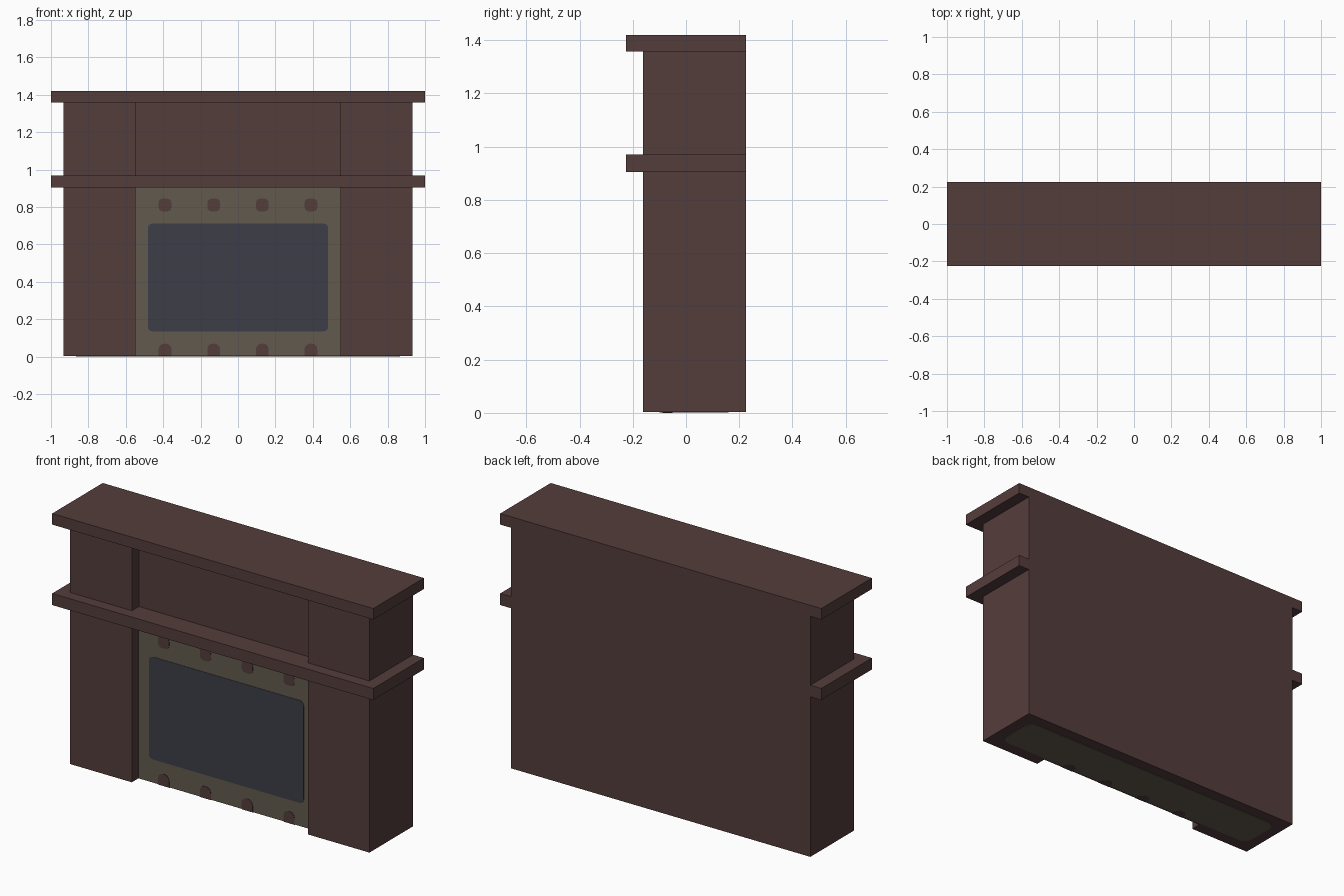
import bpy, bmesh, math
from mathutils import Vector

cube = bpy.data.objects.get("Cube")
if cube:
    bpy.data.objects.remove(cube, do_unlink=True)


def material(name, rgb):
    """Flat material from 0-255 sRGB values."""
    lin = [((c / 255 + 0.055) / 1.055) ** 2.4 for c in rgb] + [1.0]
    m = bpy.data.materials.new(name)
    m.use_nodes = True
    m.diffuse_color = lin
    bsdf = m.node_tree.nodes["Principled BSDF"]
    bsdf.inputs["Base Color"].default_value = lin
    bsdf.inputs["Roughness"].default_value = 0.8
    return m


WOOD = material("dark brown wood", (84, 61, 60))
STONE = material("olive stone", (98, 90, 77))
GLASS = material("dark blue grey opening", (61, 61, 72))


def prism(name, points, direction, mat):
    """Extrude a flat 3D outline along a direction."""
    bm = bmesh.new()
    face = bm.faces.new([bm.verts.new(p) for p in points])
    res = bmesh.ops.extrude_face_region(bm, geom=[face])
    verts = [g for g in res["geom"] if isinstance(g, bmesh.types.BMVert)]
    bmesh.ops.translate(bm, verts=verts, vec=Vector(direction))
    bmesh.ops.recalc_face_normals(bm, faces=bm.faces)
    mesh = bpy.data.meshes.new(name)
    bm.to_mesh(mesh)
    bm.free()
    mesh.materials.append(mat)
    obj = bpy.data.objects.new(name, mesh)
    bpy.context.collection.objects.link(obj)
    return obj


def rounded(u0, u1, v0, v1, r, steps=3, square_base=False):
    """Rectangle outline with rounded corners; the low-v corners can stay square."""
    pts = []
    corners = [(u1 - r, v1 - r, 0), (u0 + r, v1 - r, 90),
               (u0 + r, v0 + r, 180), (u1 - r, v0 + r, 270)]
    for cu, cv, start in corners:
        if square_base and start >= 180:
            pts.append((u0 if start == 180 else u1, v0))
            continue
        for i in range(steps + 1):
            a = math.radians(start + 90 * i / steps)
            pts.append((cu + r * math.cos(a), cv + r * math.sin(a)))
    return pts


def front_plate(name, outline, y, thick, mat):
    return prism(name, [(u, y, v) for u, v in outline], (0, -thick, 0), mat)


def floor_plate(name, outline, z, thick, mat):
    return prism(name, [(u, v, z) for u, v in outline], (0, 0, thick), mat)


BACK, FRONT, RECESS = 0.225, -0.162, -0.10
HALF, INNER = 0.932, 0.548
BASE = 0.004

# Body: U-shaped footprint with two piers and a recessed centre
footprint = [(-HALF, BACK), (-HALF, FRONT), (-INNER, FRONT), (-INNER, RECESS),
             (INNER, RECESS), (INNER, FRONT), (HALF, FRONT), (HALF, BACK)]
for name, z0, z1 in (("lower_body", BASE, 0.905), ("upper_body", 0.97, 1.358)):
    prism(name, [(x, y, z0) for x, y in footprint], (0, 0, z1 - z0), WOOD)

# Mantel shelf and top shelf
slab = [(-1, -0.225), (1, -0.225), (1, BACK), (-1, BACK)]
for name, z0, z1 in (("mantel_shelf", 0.905, 0.97), ("top_shelf", 1.358, 1.42)):
    prism(name, [(x, y, z0) for x, y in slab], (0, 0, z1 - z0), WOOD)

# Stone surround and the fire opening
surround = [(-INNER, BASE), (INNER, BASE), (INNER, 0.905), (-INNER, 0.905)]
front_plate("stone_surround", surround, RECESS, 0.003, STONE)
front_plate("fire_opening", rounded(-0.482, 0.482, 0.135, 0.712, 0.025),
            RECESS - 0.003, 0.002, GLASS)

# Underside plate
floor_plate("underside_plate", rounded(-0.865, 0.865, -0.088, 0.16, 0.05),
            0.001, 0.003, STONE)

# Studs: upper row, lower row, and their continuation under the base
for i, x in enumerate((-0.39, -0.13, 0.13, 0.39), 1):
    u0, u1 = x - 0.034, x + 0.034
    front_plate(f"upper_stud_{i}", rounded(u0, u1, 0.777, 0.845, 0.022),
                RECESS - 0.003, 0.002, WOOD)
    front_plate(f"lower_stud_{i}", rounded(u0, u1, BASE, 0.07, 0.03, square_base=True),
                RECESS - 0.003, 0.002, WOOD)
    floor_plate(f"underside_stud_{i}",
                rounded(u0, u1, RECESS, -0.05, 0.03, square_base=True),
                0.0, 0.002, WOOD)
